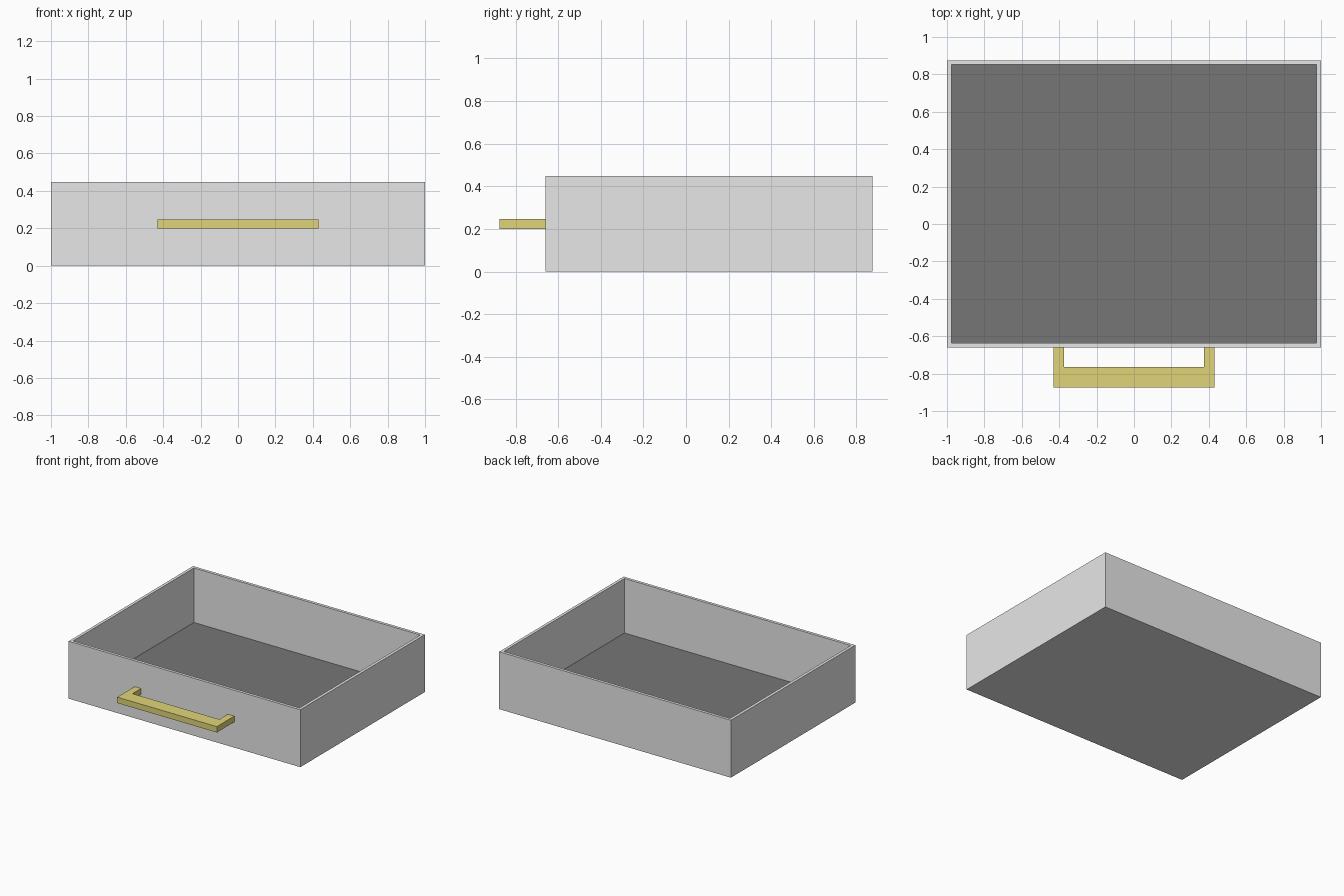
import bpy
import bmesh

if "Cube" in bpy.data.objects:
    bpy.data.objects.remove(bpy.data.objects["Cube"])

def material(name, rgb):
    m = bpy.data.materials.new(name)
    m.diffuse_color = (*rgb, 1.0)
    m.use_nodes = True
    m.node_tree.nodes["Principled BSDF"].inputs["Base Color"].default_value = m.diffuse_color
    return m

grey = material("light grey", (0.80, 0.80, 0.80))
dark = material("dark grey", (0.18, 0.18, 0.18))
brass = material("brass", (0.75, 0.66, 0.19))

def finish(name, bm, mat):
    bmesh.ops.recalc_face_normals(bm, faces=bm.faces)
    me = bpy.data.meshes.new(name)
    bm.to_mesh(me)
    bm.free()
    me.materials.append(mat)
    ob = bpy.data.objects.new(name, me)
    bpy.context.collection.objects.link(ob)
    return ob

def box(name, lo, hi, mat):
    bm = bmesh.new()
    bmesh.ops.create_cube(bm, size=1)
    for v in bm.verts:
        v.co = [(a + b) / 2 + c * (b - a) for a, b, c in zip(lo, hi, v.co)]
    return finish(name, bm, mat)

FRONT, BACK, H, T = -0.66, 0.875, 0.448, 0.023

# Drawer walls: sides fit between the front and back panels
box("front_panel", (-1, FRONT, 0), (1, FRONT + T, H), grey)
box("back_panel", (-1, BACK - T, 0), (1, BACK, H), grey)
for side, x in (("left", -1), ("right", 1 - T)):
    box(side + "_panel", (x, FRONT + T, 0), (x + T, BACK - T, H), grey)

# Drawer bottom: grey underneath, dark lining on the upward face
bottom = box("bottom_panel", (-1 + T, FRONT + T, 0), (1 - T, BACK - T, T), grey)
bottom.data.materials.append(dark)
for p in bottom.data.polygons:
    if p.normal.z > 0.5:
        p.material_index = 1

# Handle: U-shaped profile extruded upward
outline = [(0.43, FRONT), (0.43, -0.875), (-0.43, -0.875), (-0.43, FRONT),
           (-0.375, FRONT), (-0.375, -0.765), (0.375, -0.765), (0.375, FRONT)]
bm = bmesh.new()
face = bm.faces.new([bm.verts.new((x, y, 0.20)) for x, y in outline])
ext = bmesh.ops.extrude_face_region(bm, geom=[face])
for v in ext["geom"]:
    if isinstance(v, bmesh.types.BMVert):
        v.co.z = 0.246
finish("handle", bm, brass)
